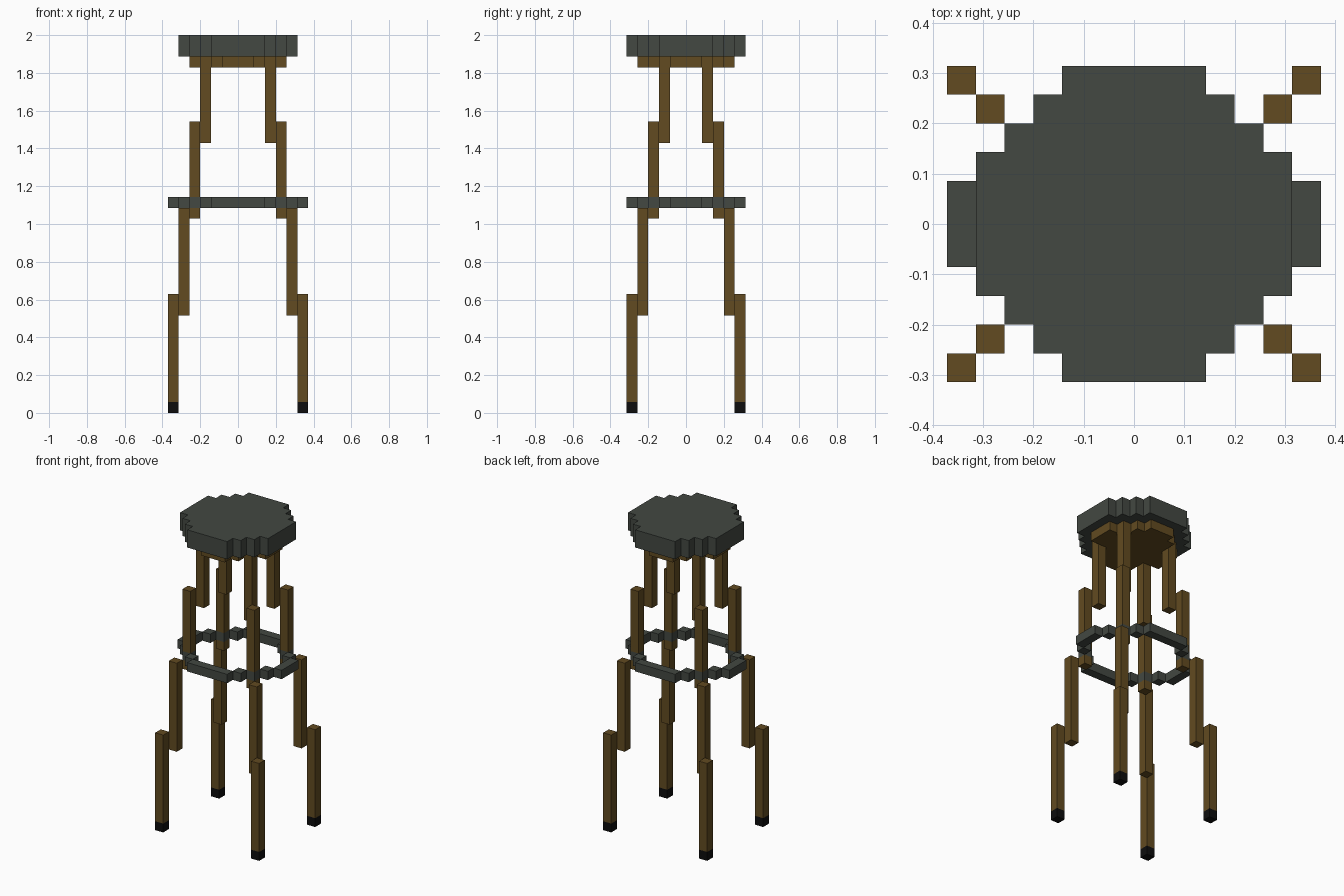
import bpy
import bmesh

U = 2 / 35  # one block of the stepped grid

if "Cube" in bpy.data.objects:
    bpy.data.objects.remove(bpy.data.objects["Cube"], do_unlink=True)


def material(name, rgb):
    mat = bpy.data.materials.new(name)
    mat.use_nodes = True
    mat.diffuse_color = (*rgb, 1)
    mat.node_tree.nodes["Principled BSDF"].inputs["Base Color"].default_value = (*rgb, 1)
    return mat


GREY = material("dark grey", (0.056, 0.065, 0.054))
WOOD = material("brown wood", (0.122, 0.070, 0.015))
BLACK = material("black rubber", (0.004, 0.004, 0.004))


def finish(name, bm, mat):
    bmesh.ops.recalc_face_normals(bm, faces=bm.faces)
    mesh = bpy.data.meshes.new(name)
    bm.to_mesh(mesh)
    bm.free()
    mesh.materials.append(mat)
    obj = bpy.data.objects.new(name, mesh)
    bpy.context.collection.objects.link(obj)
    return obj


def add_box(bm, x, y, z):
    """Box from (min, max) ranges in grid blocks."""
    verts = bmesh.ops.create_cube(bm, size=1)["verts"]
    for v in verts:
        v.co = [((r[0] + r[1]) / 2 + c * (r[1] - r[0])) * U
                for r, c in zip((x, y, z), v.co)]


def stepped_disc(name, half, z0, z1, mat):
    """Round slab with three single-block steps at every corner."""
    quarter = [(half, half - 3)]
    for i in range(3):
        quarter += [(half - 1 - i, half - 3 + i), (half - 1 - i, half - 2 + i)]
    outline = quarter + [(-x, y) for x, y in reversed(quarter)]
    outline += [(-x, -y) for x, y in outline]
    bm = bmesh.new()
    face = bm.faces.new([bm.verts.new((x * U, y * U, z0 * U)) for x, y in outline])
    top = bmesh.ops.extrude_face_region(bm, geom=[face])["geom"]
    bmesh.ops.translate(bm, vec=(0, 0, (z1 - z0) * U),
                        verts=[g for g in top if isinstance(g, bmesh.types.BMVert)])
    return finish(name, bm, mat)


# Cushion and the wooden plate beneath it
stepped_disc("seat_cushion", 5.5, 33, 35, GREY)
stepped_disc("seat_base", 4.5, 32, 33, WOOD)

# Footrest ring: four straight bars joined by diagonal runs of blocks
ring = bmesh.new()
for s in (-1, 1):
    add_box(ring, (-2.5, 2.5), (s * 5 - 0.5, s * 5 + 0.5), (19, 20))
    add_box(ring, (s * 6 - 0.5, s * 6 + 0.5), (-1.5, 1.5), (19, 20))
    for t in (-1, 1):
        for x, y in ((5, 2), (4, 3), (3, 4)):
            add_box(ring, (s * x - 0.5, s * x + 0.5), (t * y - 0.5, t * y + 0.5), (19, 20))
finish("footrest_ring", ring, GREY)

# Splayed legs: overlapping posts stepping outwards, broken where the ring passes
POSTS = [(3, 2, 25, 32), (4, 3, 20, 27), (4, 3, 18, 19), (5, 4, 9, 19), (6, 5, 1, 11)]
for sx, side in ((1, "left"), (-1, "right")):
    for sy, end in ((-1, "front"), (1, "back")):
        leg = bmesh.new()
        for x, y, z0, z1 in POSTS:
            add_box(leg, (sx * x - 0.5, sx * x + 0.5), (sy * y - 0.5, sy * y + 0.5), (z0, z1))
        finish(f"{end}_{side}_leg", leg, WOOD)
        foot = bmesh.new()
        add_box(foot, (sx * 6 - 0.5, sx * 6 + 0.5), (sy * 5 - 0.5, sy * 5 + 0.5), (0, 1))
        finish(f"{end}_{side}_foot", foot, BLACK)
